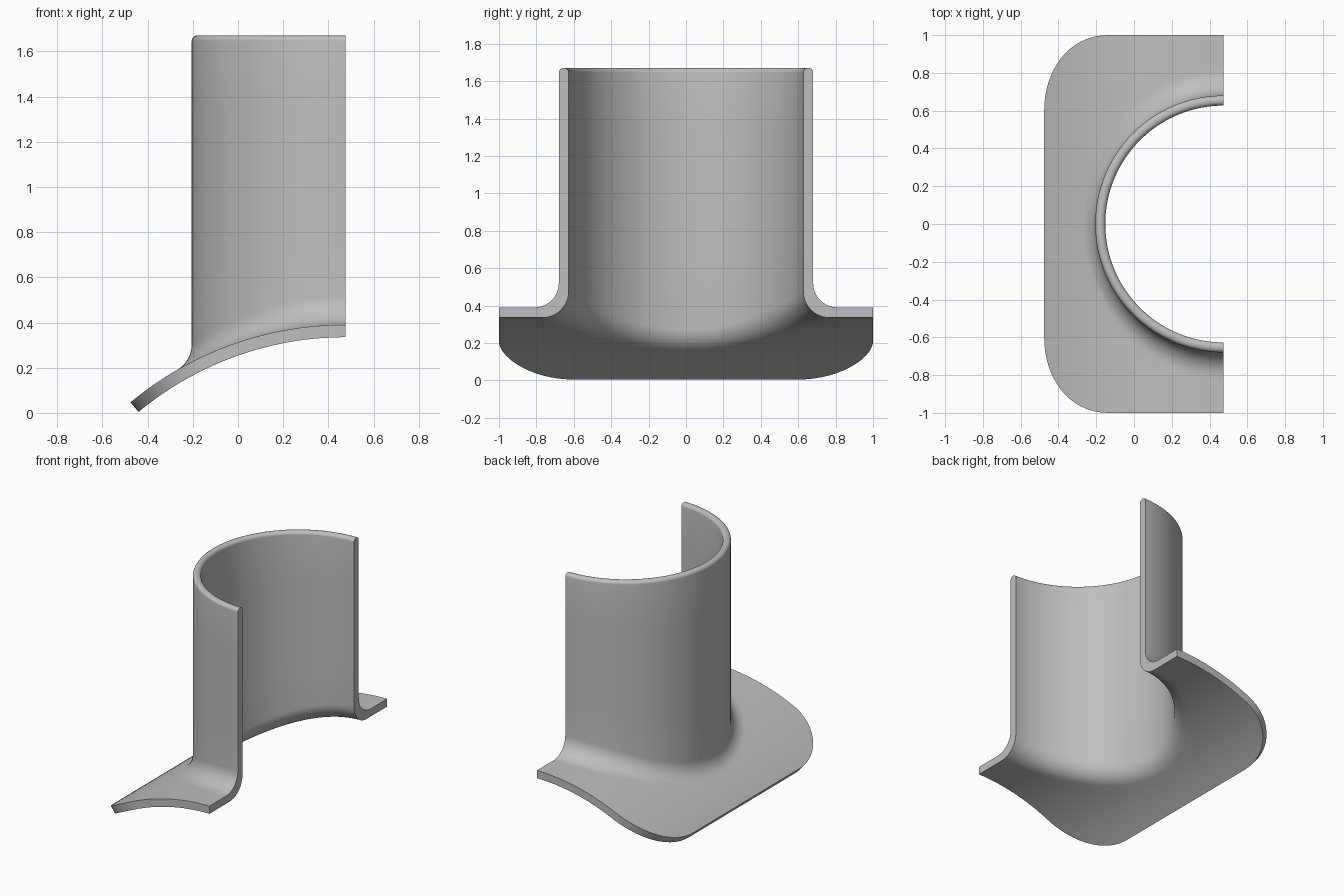
import bpy, bmesh
from math import sin, cos, pi, sqrt, atan2, radians
from mathutils import Vector

cube = bpy.data.objects.get("Cube")
if cube:
    bpy.data.objects.remove(cube)

CUT_X = 0.475                      # cut plane through the branch axis
AXIS_Z = -1.098                    # height of the main pipe axis
SADDLE_OUT, SADDLE_IN = 1.488, 1.433
TUBE_OUT, TUBE_IN = 0.68, 0.627
TOP, RIM = 1.67, 0.024
HALF_ANGLE, HALF_WIDTH, CORNER = 0.693, 1.0, 0.40
AROUND, FLANGE, FILLET, WALL, RIM_STEPS = 96, 10, 10, 4, 6


def saddle(radius, theta, y):
    """Point on the saddle cylinder, theta measured from its crown."""
    return Vector((-radius * sin(theta), y, AXIS_Z + radius * cos(theta)))


def flange_edge(phi):
    """Where a ray meets the rounded outline of the unrolled flange."""
    length = HALF_ANGLE * SADDLE_OUT
    lo, hi = 0.0, 2.0
    for _ in range(40):
        t = (lo + hi) / 2
        qx = abs(t * cos(phi)) - length + CORNER
        qy = abs(t * sin(phi)) - HALF_WIDTH + CORNER
        outside = sqrt(max(qx, 0) ** 2 + max(qy, 0) ** 2) + min(max(qx, qy), 0)
        lo, hi = (t, hi) if outside < CORNER else (lo, t)
    return lo * cos(phi) / SADDLE_OUT, lo * sin(phi)


def skin(phi, tube, radius, fillet, rim_side):
    """Profile from flange edge, through a rolling-ball fillet, up to the rim."""
    c, s = cos(phi), sin(phi)
    reach = tube + fillet
    ball = Vector((-reach * c, reach * s,
                   AXIS_Z + sqrt((radius + fillet) ** 2 - (reach * c) ** 2)))
    theta = atan2(reach * c, ball.z - AXIS_Z)
    edge_theta, edge_y = flange_edge(phi)
    pts = []
    for i in range(FLANGE):
        k = i / FLANGE
        pts.append(saddle(radius, edge_theta + (theta - edge_theta) * k,
                          edge_y + (ball.y - edge_y) * k))
    start = saddle(radius, theta, ball.y) - ball
    end = Vector((-tube * c, tube * s, ball.z)) - ball
    angle = start.angle(end)
    for i in range(FILLET + 1):
        k = i / FILLET
        pts.append(ball + (start * sin((1 - k) * angle)
                           + end * sin(k * angle)) / sin(angle))
    for i in range(1, WALL):
        z = ball.z + (TOP - RIM - ball.z) * i / WALL
        pts.append(Vector((-tube * c, tube * s, z)))
    for i in range(RIM_STEPS + 1):
        a = i / RIM_STEPS * pi / 2
        r = tube + rim_side * RIM * (1 - cos(a))
        pts.append(Vector((-r * c, r * s, TOP - RIM + RIM * sin(a))))
    return pts


# Half branch tube with its saddle flange, swept around the branch axis
bm = bmesh.new()
rings = []
for j in range(AROUND + 1):
    phi = -pi / 2 + pi * j / AROUND
    outer = skin(phi, TUBE_OUT, SADDLE_OUT, 0.13, -1)
    inner = skin(phi, TUBE_IN, SADDLE_IN, 0.14, 1)
    rings.append([bm.verts.new(p + Vector((CUT_X, 0, 0)))
                  for p in outer + inner[::-1]])

count = len(rings[0])
for a, b in zip(rings, rings[1:]):
    for i in range(count):
        n = (i + 1) % count
        bm.faces.new((a[i], a[n], b[n], b[i]))

# Flat walls on the cut plane
for ring in (rings[0], rings[-1]):
    for i in range(count // 2 - 1):
        bm.faces.new((ring[i], ring[i + 1], ring[-2 - i], ring[-1 - i]))
bmesh.ops.recalc_face_normals(bm, faces=bm.faces)

mesh = bpy.data.meshes.new("half_saddle_branch")
bm.to_mesh(mesh)
bm.free()
obj = bpy.data.objects.new("half_saddle_branch", mesh)
bpy.context.collection.objects.link(obj)

grey = bpy.data.materials.new("plain_grey")
grey.use_nodes = True
colour = (0.52, 0.52, 0.52, 1)
grey.diffuse_color = colour
grey.node_tree.nodes["Principled BSDF"].inputs["Base Color"].default_value = colour
mesh.materials.append(grey)

bpy.ops.object.select_all(action="DESELECT")
obj.select_set(True)
bpy.context.view_layer.objects.active = obj
bpy.ops.object.shade_smooth_by_angle(angle=radians(35))
